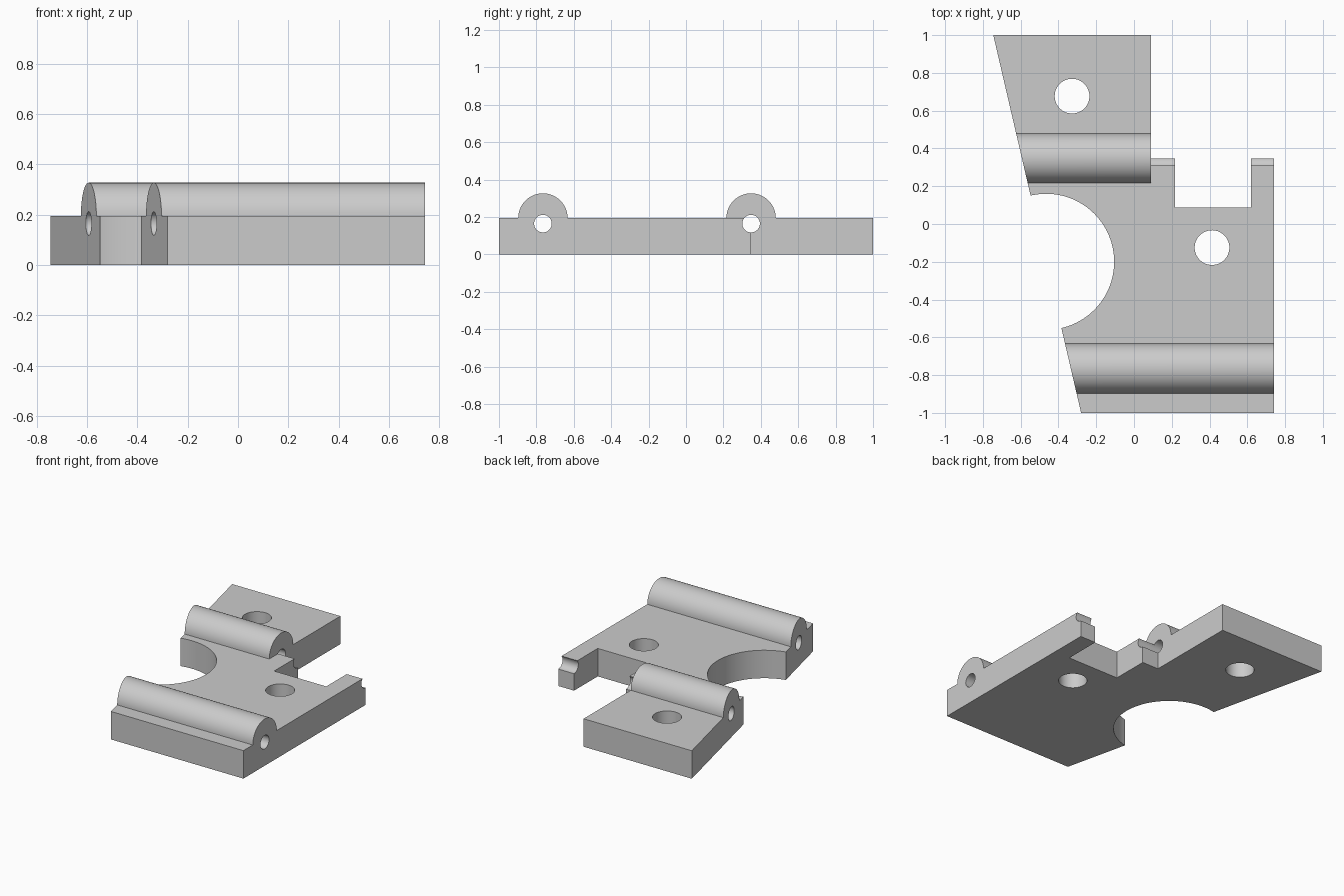
import bpy, bmesh, math
from mathutils import Matrix

default = bpy.data.objects.get("Cube")
if default:
    bpy.data.objects.remove(default, do_unlink=True)

THICK = 0.195
HUMP_R = 0.132
PIN_Z, PIN_R = 0.165, 0.047
BACK_Y, FRONT_Y = 0.348, -0.765

grey = bpy.data.materials.new("plain grey")
grey.use_nodes = True
colour = (0.6, 0.6, 0.6, 1)
grey.diffuse_color = colour
grey.node_tree.nodes["Principled BSDF"].inputs["Base Color"].default_value = colour


def slant_x(y):
    """Sloping left-hand edge shared by the plate and both barrels."""
    return -0.745 + (1 - y) * 0.2325


def make_object(name, bm):
    bmesh.ops.recalc_face_normals(bm, faces=bm.faces)
    mesh = bpy.data.meshes.new(name)
    bm.to_mesh(mesh)
    bm.free()
    mesh.materials.append(grey)
    obj = bpy.data.objects.new(name, mesh)
    bpy.context.collection.objects.link(obj)
    return obj


def loft(name, start, end):
    """Solid between two matching outlines."""
    bm = bmesh.new()
    a = [bm.verts.new(p) for p in start]
    b = [bm.verts.new(p) for p in end]
    bm.faces.new(a)
    bm.faces.new(b)
    for i in range(len(a)):
        j = (i + 1) % len(a)
        bm.faces.new((a[i], a[j], b[j], b[i]))
    return make_object(name, bm)


def cylinder(name, centre, radius, depth, along_x=False, sides=48):
    bm = bmesh.new()
    turn = Matrix.Rotation(math.pi / 2, 4, 'Y') if along_x else Matrix()
    bmesh.ops.create_cone(bm, cap_ends=True, segments=sides, radius1=radius, radius2=radius,
                          depth=depth, matrix=Matrix.Translation(centre) @ turn)
    return make_object(name, bm)


def combine(target, other, operation):
    bpy.context.view_layer.objects.active = target
    mod = target.modifiers.new(operation.lower(), 'BOOLEAN')
    mod.operation, mod.solver, mod.object = operation, 'EXACT', other
    bpy.ops.object.modifier_apply(modifier=mod.name)
    bpy.data.objects.remove(other, do_unlink=True)


# Flat plate with the stepped right edge and the notch between two tabs
outline = [(slant_x(1), 1), (slant_x(-1), -1), (0.742, -1), (0.742, BACK_Y), (0.62, BACK_Y),
           (0.62, 0.087), (0.218, 0.087), (0.218, BACK_Y), (0.09, BACK_Y), (0.09, 1)]
plate = loft("hinge_plate", [(x, y, 0) for x, y in outline], [(x, y, THICK) for x, y in outline])


# Half-round barrels, cut on the slant at the left end
def barrel(name, centre_y, right_x, steps=32):
    arc = [math.pi * i / steps for i in range(steps + 1)]
    profile = [(centre_y + HUMP_R * math.cos(t), THICK + HUMP_R * math.sin(t)) for t in arc]
    return loft(name, [(slant_x(y), y, z) for y, z in profile],
                [(right_x, y, z) for y, z in profile])


combine(plate, barrel("back_barrel", BACK_Y, 0.09), 'UNION')
combine(plate, barrel("front_barrel", FRONT_Y, 0.742), 'UNION')

# Large round bite in the left edge
combine(plate, cylinder("bite", (-0.465, -0.2, 0.1), 0.36, 1, sides=96), 'DIFFERENCE')

# Screw holes
for x, y in ((-0.328, 0.677), (0.413, -0.125)):
    combine(plate, cylinder("screw_hole", (x, y, 0.1), 0.092, 1), 'DIFFERENCE')

# Pin holes through the barrels; the back one also grooves the tabs
for y in (BACK_Y, FRONT_Y):
    combine(plate, cylinder("pin_hole", (0, y, PIN_Z), PIN_R, 3, along_x=True), 'DIFFERENCE')

plate.select_set(True)
bpy.context.view_layer.objects.active = plate
bpy.ops.object.shade_smooth_by_angle(angle=math.radians(30))
